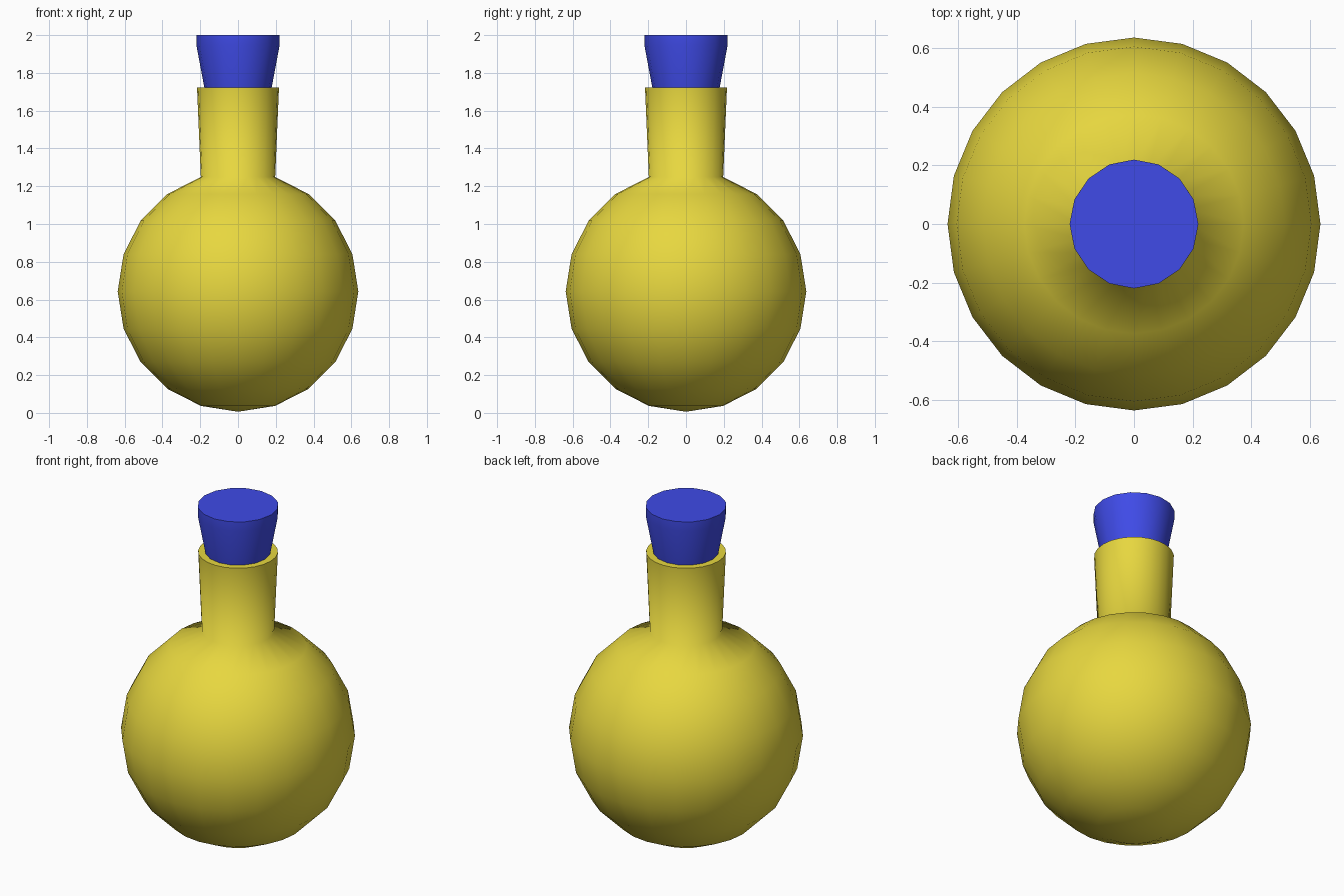
import bpy, bmesh
from math import sin, cos, pi, radians

if "Cube" in bpy.data.objects:
    bpy.data.objects.remove(bpy.data.objects["Cube"])

def material(name, rgb):
    m = bpy.data.materials.new(name)
    m.diffuse_color = (*rgb, 1)
    m.use_nodes = True
    m.node_tree.nodes["Principled BSDF"].inputs["Base Color"].default_value = m.diffuse_color
    return m

def lathe(name, profile, sides, mat, angle):
    """Revolve (radius, z) points around z; radius 0 makes a pole."""
    bm = bmesh.new()
    rings = []
    for r, z in profile:
        n = 1 if r == 0 else sides
        rings.append([bm.verts.new((r * cos(2 * pi * i / sides), r * sin(2 * pi * i / sides), z))
                      for i in range(n)])
    for a, b in zip(rings, rings[1:]):
        for i in range(sides):
            j = (i + 1) % sides
            if len(a) == 1:
                bm.faces.new((a[0], b[j], b[i]))
            else:
                bm.faces.new((a[i], a[j], b[j], b[i]))
    if len(rings[0]) > 1:
        bm.faces.new(rings[0][::-1])
    bm.faces.new(rings[-1])
    bmesh.ops.recalc_face_normals(bm, faces=bm.faces)
    me = bpy.data.meshes.new(name)
    bm.to_mesh(me)
    bm.free()
    me.materials.append(mat)
    ob = bpy.data.objects.new(name, me)
    bpy.context.collection.objects.link(ob)
    bpy.ops.object.select_all(action='DESELECT')
    ob.select_set(True)
    bpy.context.view_layer.objects.active = ob
    bpy.ops.object.shade_smooth_by_angle(angle=radians(angle))
    return ob

yellow = material("yellow_glass", (0.8, 0.68, 0.05))
blue = material("blue_stopper", (0.05, 0.07, 0.8))

# Round flask body with an outward tapering neck
R, ZC = 0.637, 0.643
body = [(0, ZC - R)] + [(R * sin(pi * k / 10), ZC - R * cos(pi * k / 10)) for k in range(1, 10)]
lathe("flask", body + [(0.217, 1.722)], 24, yellow, 75)

# Tapered stopper with a short straight top band
lathe("stopper", [(0.176, 1.71), (0.22, 1.945), (0.22, 2.0)], 16, blue, 40)
